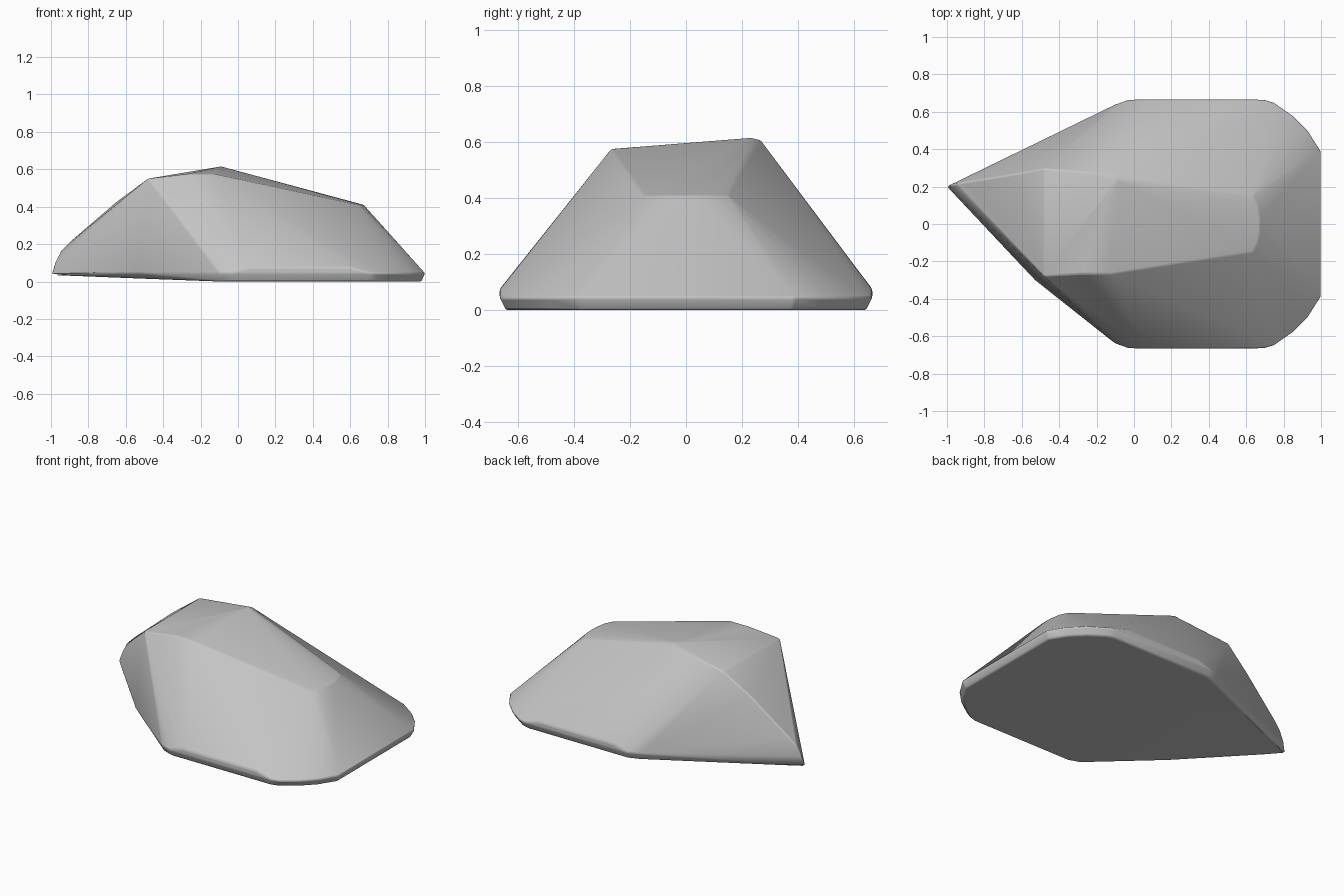
import bpy
import bmesh
import math

cube = bpy.data.objects.get("Cube")
if cube:
    bpy.data.objects.remove(cube, do_unlink=True)

# Stone colour
stone = bpy.data.materials.new("stone grey")
stone.use_nodes = True
grey = (0.55, 0.55, 0.55, 1)
stone.diffuse_color = grey
stone.node_tree.nodes["Principled BSDF"].inputs["Base Color"].default_value = grey

points = []


def mirrored(x, y, z):
    points.extend([(x, y, z), (x, -y, z)])


# Rim around the foot, with a slightly inset base under it
rim = [(-0.1, 0.64), (-0.03, 0.665), (0.7, 0.665), (0.75, 0.65),
       (0.85, 0.58), (0.93, 0.5), (1, 0.39)]
for x, y in rim:
    mirrored(x, y, 0.045)
    mirrored(x * 0.98, y * 0.965, 0)

# Raised straight sides
for x in (0.06, 0.6):
    mirrored(x, 0.665, 0.075)

# Rounded shoulder above the sloping end
for x, y in [(0.635, 0.15), (0.66, 0.1), (0.672, 0.03)]:
    mirrored(x, y, 0.41)
mirrored(0.47, 0.29, 0.36)

# Crown
points += [(-0.48, -0.28, 0.55), (-0.27, -0.267, 0.575), (-0.13, -0.267, 0.575),
           (-0.48, 0.295, 0.55), (-0.09, 0.235, 0.615), (-0.09, 0.265, 0.608)]

# Pointed end and its rounded ridge
points += [(-1, 0.2, 0.035), (-0.98, 0.21, 0.1), (-0.95, 0.215, 0.16),
           (-0.9, 0.225, 0.21), (-0.65, 0.265, 0.425),
           (-0.53, -0.3, 0.045), (-0.5, -0.28, 0.015)]

# Wrap the points in a faceted boulder
bm = bmesh.new()
for p in points:
    bm.verts.new(p)
hull = bmesh.ops.convex_hull(bm, input=bm.verts)
loose = {g for g in hull["geom_interior"] + hull["geom_unused"]
         if isinstance(g, bmesh.types.BMVert)}
bmesh.ops.delete(bm, geom=list(loose), context="VERTS")
bmesh.ops.dissolve_limit(bm, angle_limit=math.radians(1),
                         verts=bm.verts, edges=bm.edges)
bmesh.ops.recalc_face_normals(bm, faces=bm.faces)

mesh = bpy.data.meshes.new("boulder")
bm.to_mesh(mesh)
bm.free()
mesh.materials.append(stone)
boulder = bpy.data.objects.new("boulder", mesh)
bpy.context.collection.objects.link(boulder)

# Soften the facet edges
bevel = boulder.modifiers.new("worn edges", "BEVEL")
bevel.width = 0.008
bevel.segments = 2
bevel.limit_method = "ANGLE"
bevel.angle_limit = math.radians(20)

bpy.context.view_layer.objects.active = boulder
boulder.select_set(True)
bpy.ops.object.shade_smooth_by_angle(angle=math.radians(30))
